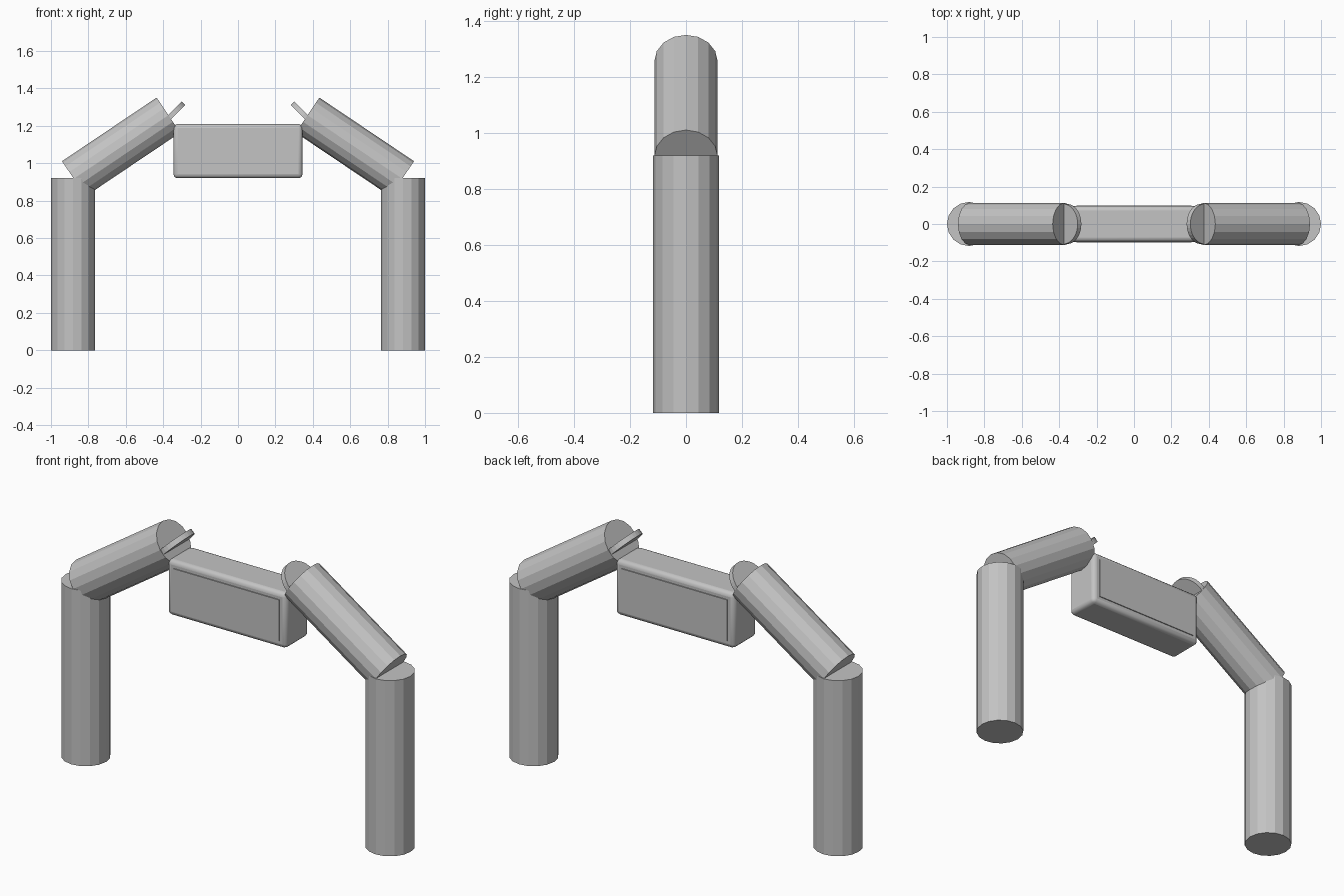
import bpy, math
from mathutils import Matrix, Vector

if "Cube" in bpy.data.objects:
    bpy.data.objects.remove(bpy.data.objects["Cube"])

grey = bpy.data.materials.new("plain grey")
grey.diffuse_color = (0.55, 0.55, 0.55, 1)
grey.use_nodes = True
grey.node_tree.nodes["Principled BSDF"].inputs["Base Color"].default_value = grey.diffuse_color


def cylinder(name, start, end, radius, sides=16):
    """Flat-sided cylinder running between two points."""
    a, b = Vector(start), Vector(end)
    d = b - a
    bpy.ops.mesh.primitive_cylinder_add(
        vertices=sides, radius=radius, depth=d.length, location=(a + b) / 2,
        rotation=(0, math.atan2(d.x, d.z), 0))
    ob = bpy.context.object
    ob.name = name
    ob.data.materials.append(grey)
    return ob


def box(name, size, loc, bevel=0.0):
    bpy.ops.mesh.primitive_cube_add(size=1, location=loc)
    ob = bpy.context.object
    ob.name = name
    ob.data.transform(Matrix.Diagonal((*size, 1)))
    ob.data.materials.append(grey)
    if bevel:
        mod = ob.modifiers.new("rounded edges", 'BEVEL')
        mod.width, mod.segments = bevel, 3
        bpy.ops.object.shade_smooth_by_angle(angle=math.radians(40))
    return ob


for side, s in (("left", -1), ("right", 1)):
    # Upright leg
    cylinder(side + "_leg", (s * 0.882, 0, 0), (s * 0.882, 0, 0.92), 0.118)
    # Sloping arm from leg top to the centre body
    cylinder(side + "_arm", (s * 0.878, 0, 0.917), (s * 0.372, 0, 1.257), 0.113)
    # Thin tilted joint disc at the arm end
    c, n = Vector((s * 0.367, 0, 1.245)), Vector((s, 0, 1)).normalized() * 0.014
    cylinder(side + "_joint_disc", c - n, c + n, 0.107, 32)

# Rounded centre body with raised panels front and back
box("centre_body", (0.69, 0.19, 0.29), (0, 0, 1.065), 0.022)
for name, s in (("front_panel", -1), ("back_panel", 1)):
    box(name, (0.615, 0.009, 0.215), (0, s * 0.0955, 1.065))
